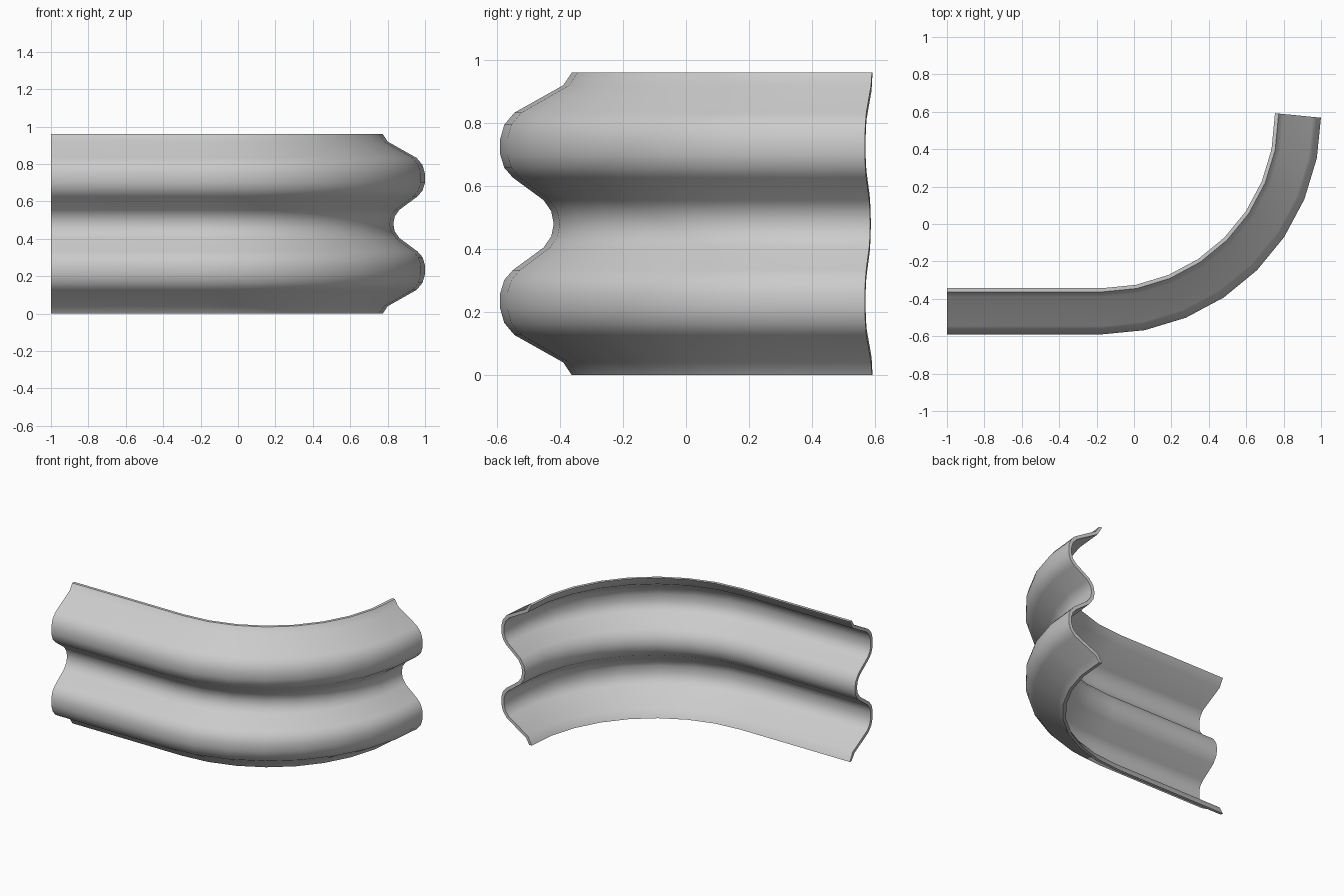
import bpy, bmesh
from math import sin, cos, radians
from mathutils import Vector

if "Cube" in bpy.data.objects:
    bpy.data.objects.remove(bpy.data.objects["Cube"])

# Half of the outer W profile: (outward offset, height), mirrored about z = 0.48
MID, THICK = 0.48, 0.022
half = [(-0.107, 0.0), (-0.08, 0.04), (0.075, 0.127), (0.107, 0.165), (0.12, 0.21),
        (0.12, 0.26), (0.107, 0.302), (0.08, 0.333), (-0.018, 0.405), (-0.042, 0.44)]
outer = [Vector(p) for p in half]
outer += [Vector((-0.05, MID))]
outer += [Vector((d, 2 * MID - z)) for d, z in reversed(half)]

# Inner face of the sheet: mitred offset, rims kept level
inner = []
for i, p in enumerate(outer):
    if i in (0, len(outer) - 1):
        inner.append(p - Vector((THICK * 0.9, 0)))
        continue
    a = (p - outer[i - 1]).normalized()
    b = (outer[i + 1] - p).normalized()
    n = Vector((a.y + b.y, -a.x - b.x)).normalized()
    inner.append(p - n * THICK / n.dot(Vector((a.y, -a.x))))
section = outer + inner[::-1]

# Path stations: straight run, then a quarter turn in 8 steps
CX, CY, R, STEPS = -0.17, 0.58, 1.05, 8
stations = [(-1.0, CY - R, 0.0)]
for k in range(STEPS + 1):
    t = radians(90 * k / STEPS)
    # the end cut is square to the last segment
    facing = t if k < STEPS else radians(90 - 45 / STEPS)
    stations.append((CX + R * sin(t), CY - R * cos(t), facing))

# Sweep the section along the path
bm = bmesh.new()
rings = [[bm.verts.new((x + d * sin(f), y - d * cos(f), z)) for d, z in section]
         for x, y, f in stations]
n = len(section)
for r0, r1 in zip(rings, rings[1:]):
    for i in range(n):
        j = (i + 1) % n
        bm.faces.new((r0[i], r1[i], r1[j], r0[j]))
# End caps as strips of quads across the sheet thickness
for ring in (rings[0], rings[-1]):
    for i in range(len(outer) - 1):
        bm.faces.new((ring[i], ring[i + 1], ring[n - 2 - i], ring[n - 1 - i]))
bmesh.ops.recalc_face_normals(bm, faces=bm.faces)

mesh = bpy.data.meshes.new("curved_guard_rail")
bm.to_mesh(mesh)
bm.free()
rail = bpy.data.objects.new("curved_guard_rail", mesh)
bpy.context.collection.objects.link(rail)
bpy.context.view_layer.objects.active = rail
rail.select_set(True)
bpy.ops.object.shade_smooth_by_angle(angle=radians(40))
